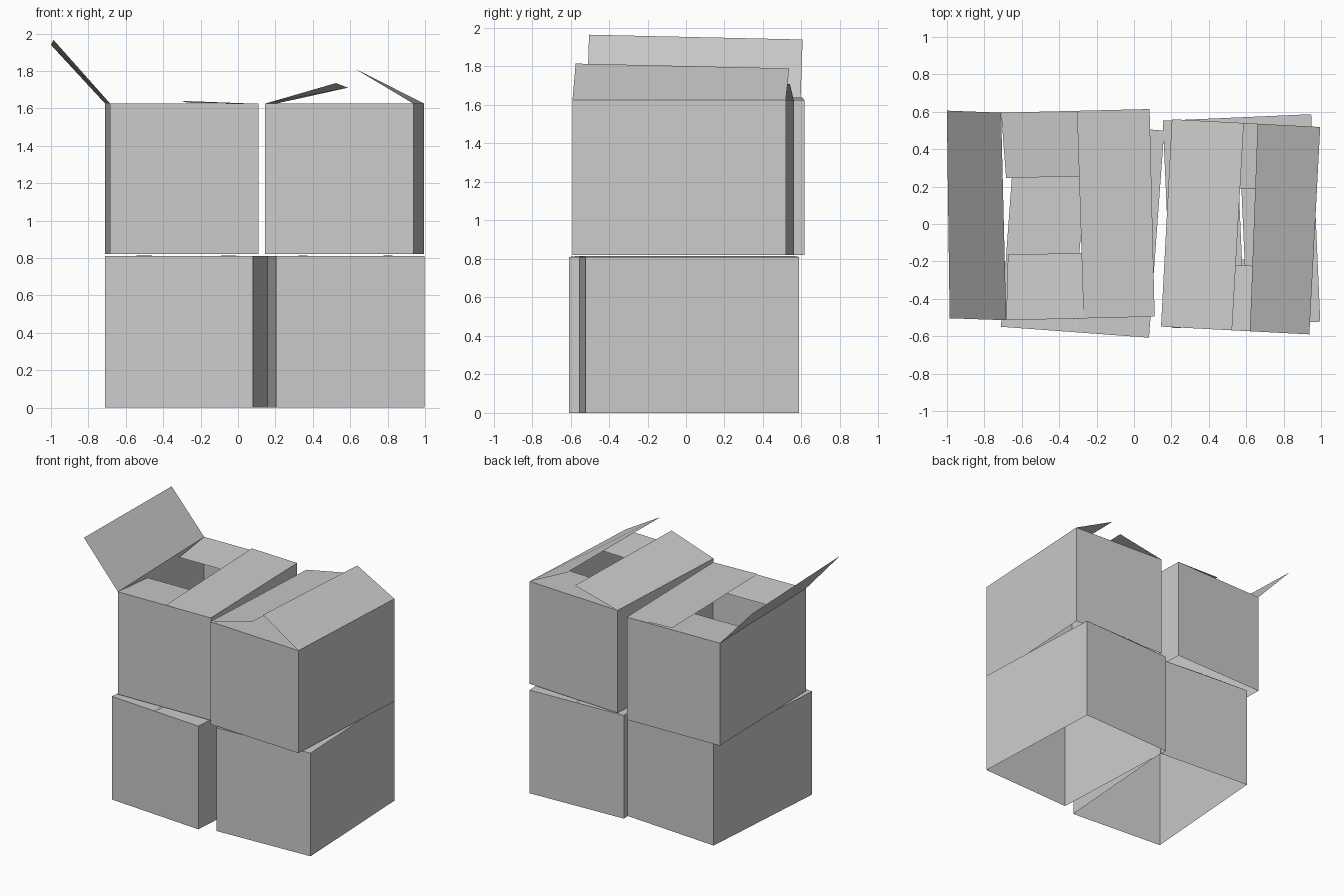
import bpy, bmesh
from math import radians
from mathutils import Matrix

if "Cube" in bpy.data.objects:
    bpy.data.objects.remove(bpy.data.objects["Cube"])

W, D = 0.397, 0.555      # half width and half depth of every carton


def carton(name, centre, turn, z0, z1, left, right):
    """Thin-sheet carton, open below. left/right flaps are given as
    (inward front, inward back, rise front, rise back, slide along hinge)."""
    bm = bmesh.new()
    ring = [(-W, -D), (W, -D), (W, D), (-W, D)]
    low = [bm.verts.new((x, y, z0)) for x, y in ring]
    top = [bm.verts.new((x, y, z1)) for x, y in ring]

    # four walls
    for i in range(4):
        j = (i + 1) % 4
        bm.faces.new((low[i], low[j], top[j], top[i]))

    # long side flaps
    for side, (f, b, rf, rb, slide) in ((-1, left), (1, right)):
        front, back = (top[0], top[3]) if side < 0 else (top[1], top[2])
        tip_f = bm.verts.new((side * (W - f), -D + slide, z1 + rf))
        tip_b = bm.verts.new((side * (W - b), D + slide, z1 + rb))
        loop = (front, tip_f, tip_b, back)
        bm.faces.new(loop if side < 0 else loop[::-1])

    # short end flaps, folded slightly inward
    for side, a, b in ((-1, top[0], top[1]), (1, top[2], top[3])):
        y = side * (D - 0.35)
        tips = [bm.verts.new((s * (W - 0.018), y, z1 - 0.02)) for s in (-side, side)]
        bm.faces.new((a, b, tips[0], tips[1]))

    mesh = bpy.data.meshes.new(name)
    bm.to_mesh(mesh)
    bm.free()
    obj = bpy.data.objects.new(name, mesh)
    obj.matrix_world = (Matrix.Translation((*centre, 0))
                        @ Matrix.Rotation(radians(turn), 4, 'Z'))
    bpy.context.collection.objects.link(obj)


# bottom row: flaps closed with a narrow seam
shut = (0.39, 0.39, 0.004, 0.004, 0)
carton("lower_left_carton", (-0.275, -0.025), -4.2, 0, 0.81, shut, shut)
carton("lower_right_carton", (0.575, 0.015), 2.5, 0, 0.81, shut, shut)

# top row: flaps partly open
carton("upper_left_carton", (-0.30, 0.05), 1.4, 0.82, 1.625,
       (-0.302, -0.29, 0.34, 0.315, 0.018), (0.38, 0.388, 0.005, 0.015, 0))
carton("upper_right_carton", (0.57, -0.015), -3.0, 0.82, 1.625,
       (0.38, 0.385, 0.11, 0.085, 0), (0.318, 0.335, 0.19, 0.165, 0))
